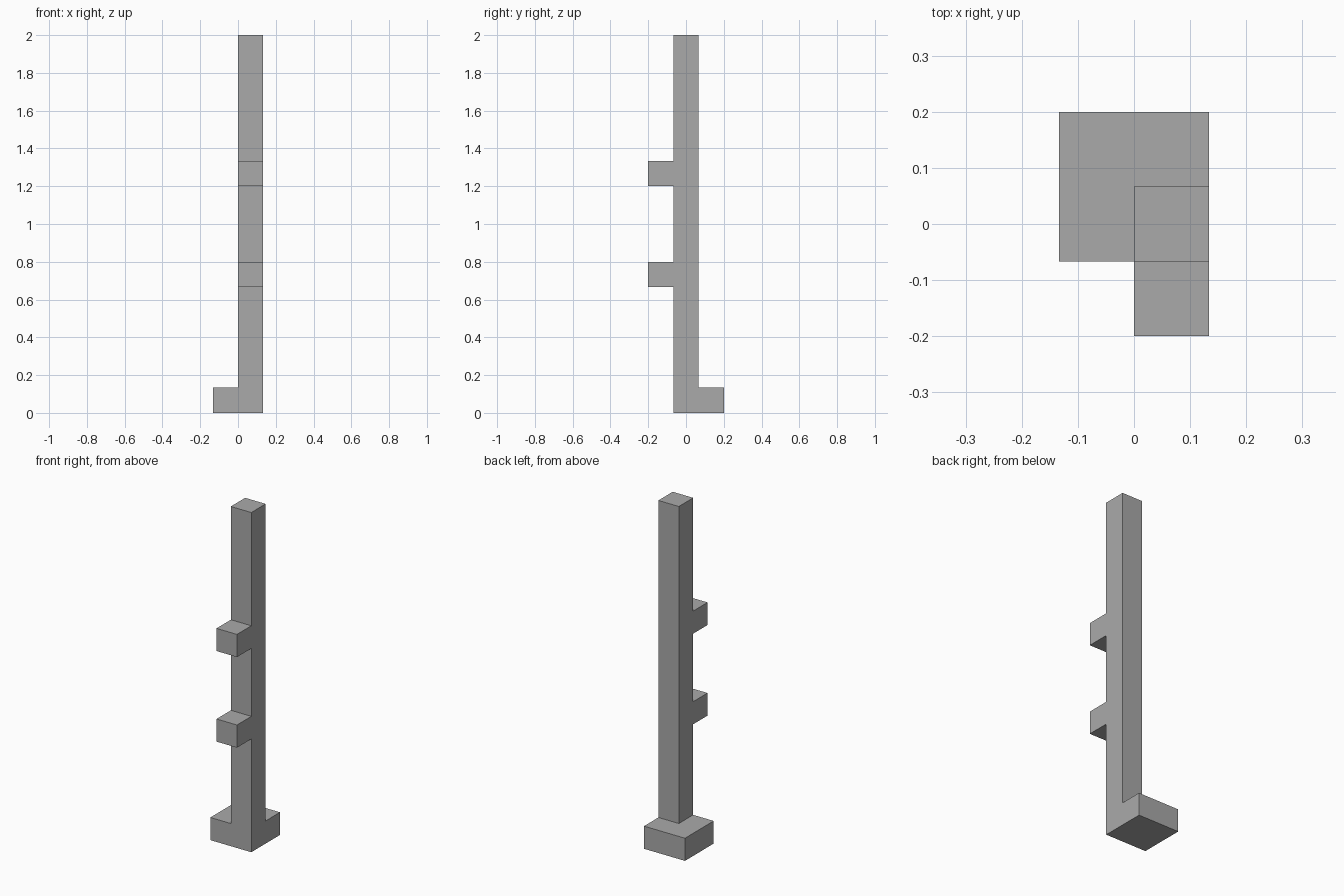
import bpy
import bmesh
from mathutils import Matrix, Vector

default_cube = bpy.data.objects.get("Cube")
if default_cube:
    bpy.data.objects.remove(default_cube, do_unlink=True)

U = 2 / 15  # side of one square section

grey = bpy.data.materials.new("plain_grey")
grey.use_nodes = True
COLOUR = (0.4, 0.4, 0.4, 1)
grey.diffuse_color = COLOUR
grey.node_tree.nodes["Principled BSDF"].inputs["Base Color"].default_value = COLOUR


def box(name, low, high):
    """Box between two corners given in section units."""
    low, high = Vector(low) * U, Vector(high) * U
    bm = bmesh.new()
    bmesh.ops.create_cube(bm, size=1, matrix=Matrix.Translation((low + high) / 2)
                          @ Matrix.Diagonal((high - low).to_4d()))
    mesh = bpy.data.meshes.new(name)
    bm.to_mesh(mesh)
    bm.free()
    mesh.materials.append(grey)
    obj = bpy.data.objects.new(name, mesh)
    bpy.context.collection.objects.link(obj)
    return obj


# Square foot, flush with the post at the front and at its left side
box("foot", (-1, -0.5, 0), (1, 1.5, 1))

# Tall post standing on the foot
box("post", (0, -0.5, 1), (1, 0.5, 15))

# Two pegs on the front of the post
for name, height in (("lower_peg", 5), ("upper_peg", 9)):
    box(name, (0, -1.5, height), (1, -0.5, height + 1))
